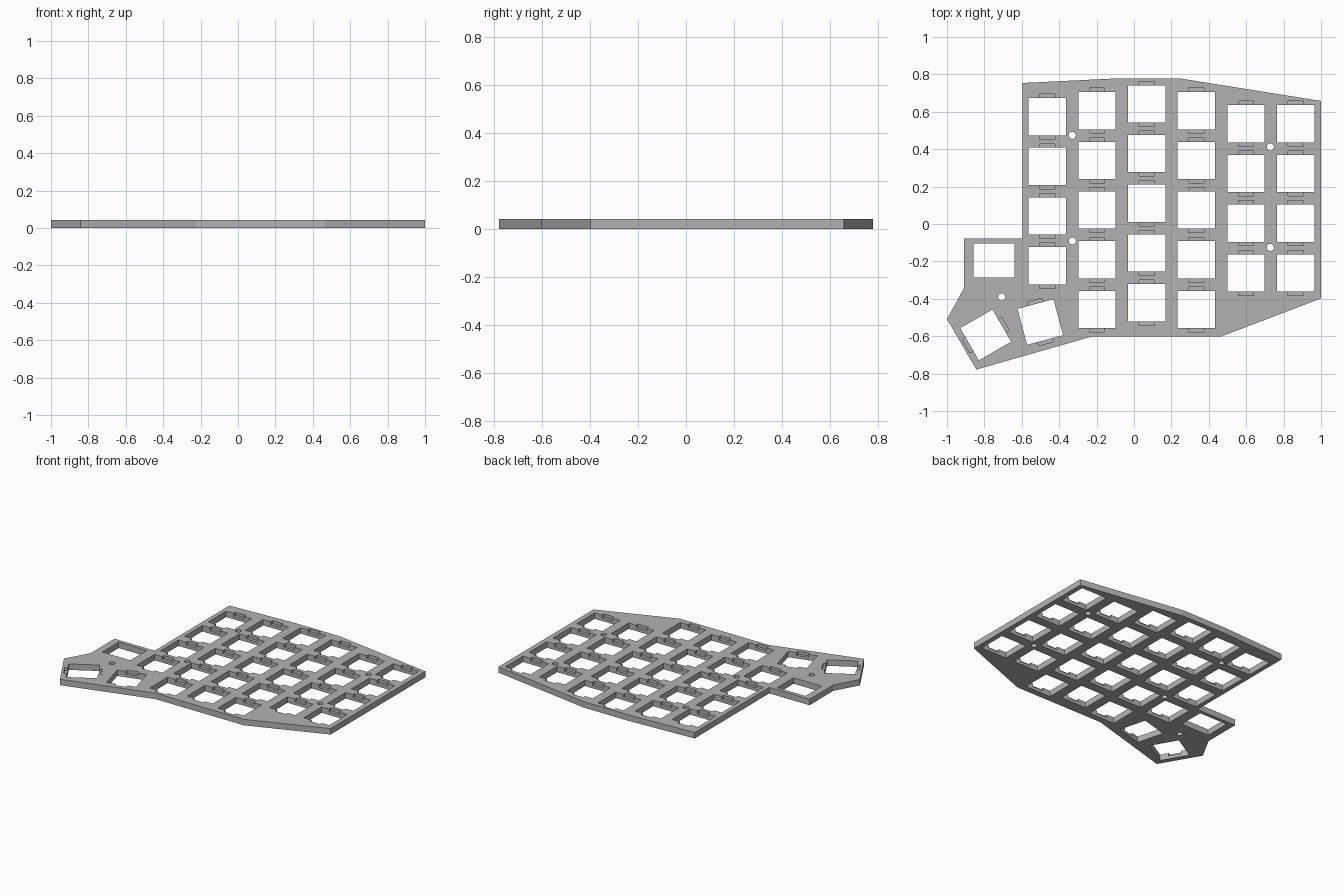
import bpy, bmesh
from math import radians, pi, cos, sin
from mathutils import Matrix, Vector

if "Cube" in bpy.data.objects:
    bpy.data.objects.remove(bpy.data.objects["Cube"], do_unlink=True)

THICK = 0.042        # plate thickness
KEY = 0.199          # switch cutout side
PITCH = 0.2658       # key spacing
CLIP_W, CLIP_D = 0.082, 0.021   # clip pocket width and reach
POCKET_Z = THICK / 2            # pocket floor

grey = bpy.data.materials.new("plate_grey")
grey.use_nodes = True
grey.diffuse_color = (0.45, 0.45, 0.45, 1)
bsdf = next(n for n in grey.node_tree.nodes if n.type == 'BSDF_PRINCIPLED')
bsdf.inputs["Base Color"].default_value = grey.diffuse_color


def prism(bm, points, z0, z1):
    """Extrude a counter-clockwise outline from z0 to z1."""
    face = bm.faces.new([bm.verts.new((x, y, z0)) for x, y in points])
    ext = bmesh.ops.extrude_face_region(bm, geom=[face])["geom"]
    verts = [v for v in ext if isinstance(v, bmesh.types.BMVert)]
    bmesh.ops.translate(bm, vec=(0, 0, z1 - z0), verts=verts)


def rect(bm, centre, w, h, angle, z0, z1):
    rot = Matrix.Rotation(radians(angle), 2)
    corners = [(-w, -h), (w, -h), (w, h), (-w, h)]
    prism(bm, [Vector(centre) + rot @ (Vector(c) / 2) for c in corners], z0, z1)


def finish(bm, name):
    bmesh.ops.recalc_face_normals(bm, faces=bm.faces[:])
    mesh = bpy.data.meshes.new(name)
    bm.to_mesh(mesh)
    bm.free()
    mesh.materials.append(grey)
    obj = bpy.data.objects.new(name, mesh)
    bpy.context.collection.objects.link(obj)
    return obj


# Plate outline, clockwise from the back left corner
outline = [(-0.595, 0.754), (-0.1, 0.778), (0.247, 0.778), (1, 0.658),
           (1, -0.398), (0.467, -0.601), (-0.223, -0.601), (-0.843, -0.778),
           (-1, -0.508), (-0.908, -0.342), (-0.908, -0.078), (-0.595, -0.078)]
bm = bmesh.new()
prism(bm, outline[::-1], 0, THICK)
plate = finish(bm, "keyboard_plate")

# Switch positions: staggered columns (back key y, key count) and two thumb keys
columns = [(0.574, 4), (0.606, 5), (0.642, 5), (0.606, 5), (0.536, 4), (0.536, 4)]
keys = [((-0.464 + i * PITCH, top - j * PITCH), 0)
        for i, (top, count) in enumerate(columns) for j in range(count)]
keys += [((-0.501, -0.524), 15), ((-0.793, -0.593), 120)]

# Through cutouts: switches, rotary knob window, screw holes
bm = bmesh.new()
for centre, angle in keys:
    rect(bm, centre, KEY, KEY, angle, -0.05, 0.1)
rect(bm, (-0.748, -0.195), 0.219, 0.182, 0, -0.05, 0.1)
for x, y in [(-0.33, 0.474), (-0.33, -0.091), (0.729, 0.412),
             (0.729, -0.125), (-0.707, -0.39)]:
    ring = [(x + 0.019 * cos(k * pi / 16), y + 0.019 * sin(k * pi / 16))
            for k in range(32)]
    prism(bm, ring, -0.05, 0.1)
holes = finish(bm, "hole_cutter")

# Clip pockets on two opposite sides of every switch
bm = bmesh.new()
for centre, angle in keys:
    rect(bm, centre, CLIP_W, KEY + 2 * CLIP_D, angle, POCKET_Z, 0.1)
pockets = finish(bm, "pocket_cutter")

for cutter in (holes, pockets):
    cutter.hide_render = True
    mod = plate.modifiers.new(cutter.name, 'BOOLEAN')
    mod.operation = 'DIFFERENCE'
    mod.solver = 'EXACT'
    mod.object = cutter

# Bake the cuts and drop the cutters
bpy.context.view_layer.update()
deps = bpy.context.evaluated_depsgraph_get()
baked = bpy.data.meshes.new_from_object(plate.evaluated_get(deps))
plate.modifiers.clear()
plate.data = baked
for cutter in (holes, pockets):
    bpy.data.objects.remove(cutter, do_unlink=True)
